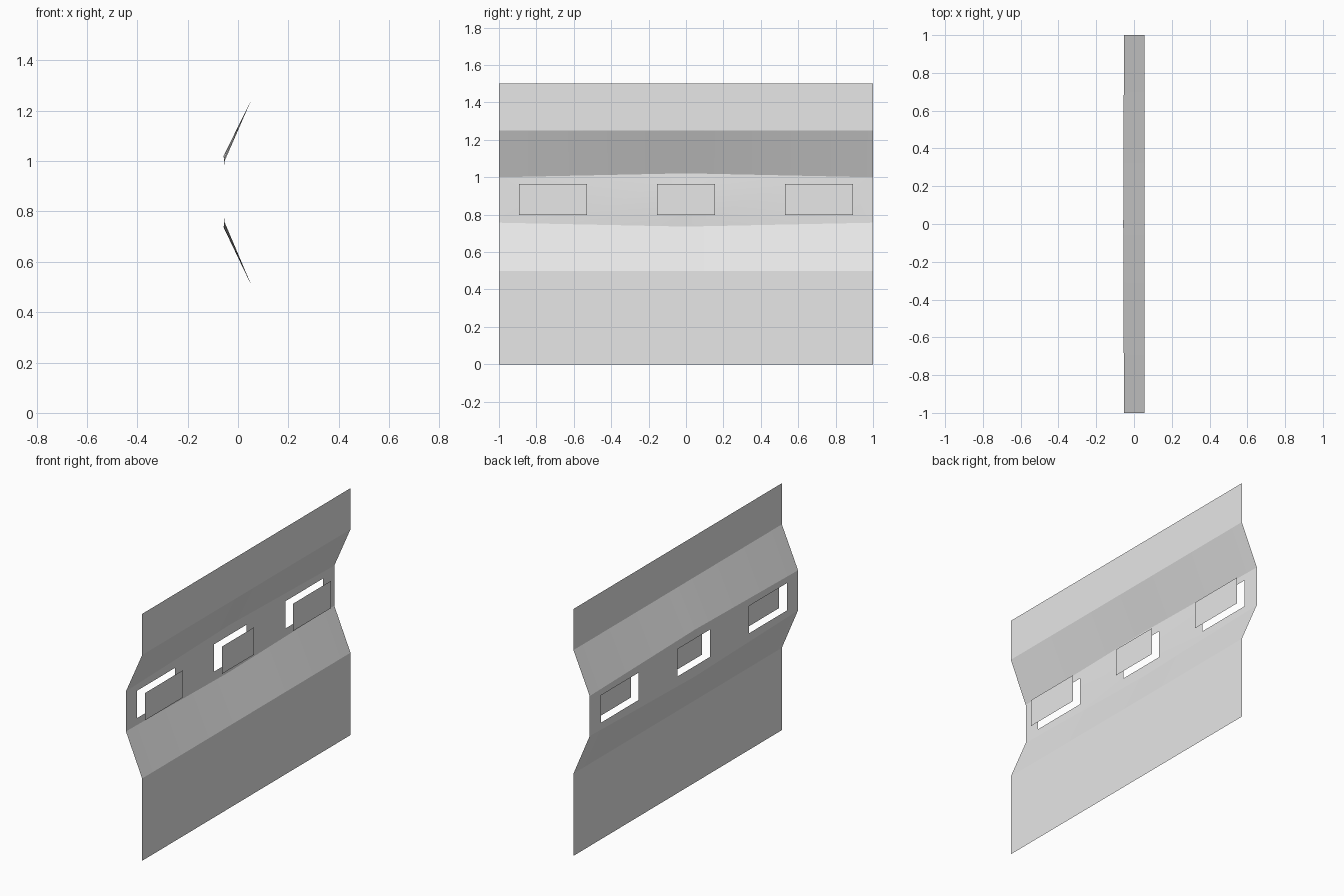
import bpy
import bmesh
import math

cube = bpy.data.objects.get("Cube")
if cube:
    bpy.data.objects.remove(cube, do_unlink=True)

grey = bpy.data.materials.new("light grey")
grey.use_nodes = True
COLOUR = (0.8, 0.8, 0.8, 1)
grey.diffuse_color = COLOUR
grey.node_tree.nodes["Principled BSDF"].inputs["Base Color"].default_value = COLOUR

WALL_X, RECESS_X, PANE_X = 0.056, -0.053, 0.0
SILL, HEAD = 0.797, 0.963
WINDOWS = [(-0.893, -0.53), (-0.155, 0.155), (0.53, 0.893)]


def finish(name, bm):
    """Turn a bmesh into a softly shaded, coloured object."""
    mesh = bpy.data.meshes.new(name)
    bm.to_mesh(mesh)
    bm.free()
    mesh.materials.append(grey)
    obj = bpy.data.objects.new(name, mesh)
    bpy.context.collection.objects.link(obj)
    bpy.ops.object.select_all(action="DESELECT")
    obj.select_set(True)
    bpy.context.view_layer.objects.active = obj
    bpy.ops.object.shade_smooth_by_angle(angle=math.radians(4))
    return obj


def section(y):
    """Folded wall profile; the two folds bow outward at mid length."""
    bow = 1 - abs(y)
    fold_x = RECESS_X - 0.004 * bow
    return [(WALL_X, 0), (WALL_X, 0.5),
            (fold_x, 0.757 - 0.021 * bow),
            (RECESS_X, SILL), (RECESS_X, HEAD),
            (fold_x, 1.0 + 0.021 * bow),
            (WALL_X, 1.25), (WALL_X, 1.5)]


# Folded wall sheet with three window openings
WINDOW_ROW = 3
stations = sorted([-1, 0, 1] + [y for w in WINDOWS for y in w])
bm = bmesh.new()
columns = [[bm.verts.new((x, y, z)) for x, z in section(y)] for y in stations]
for i in range(len(columns) - 1):
    middle = (stations[i] + stations[i + 1]) / 2
    in_window = any(a < middle < b for a, b in WINDOWS)
    left, right = columns[i], columns[i + 1]
    for row in range(len(left) - 1):
        if in_window and row == WINDOW_ROW:
            continue
        bm.faces.new((left[row], right[row], right[row + 1], left[row + 1]))
finish("folded_wall", bm)

# Flat panes set off from the openings
for name, (a, b) in zip(("front_pane", "middle_pane", "back_pane"), WINDOWS):
    bm = bmesh.new()
    corners = [(a, SILL), (b, SILL), (b, HEAD), (a, HEAD)]
    bm.faces.new([bm.verts.new((PANE_X, y, z)) for y, z in corners])
    finish(name, bm)
